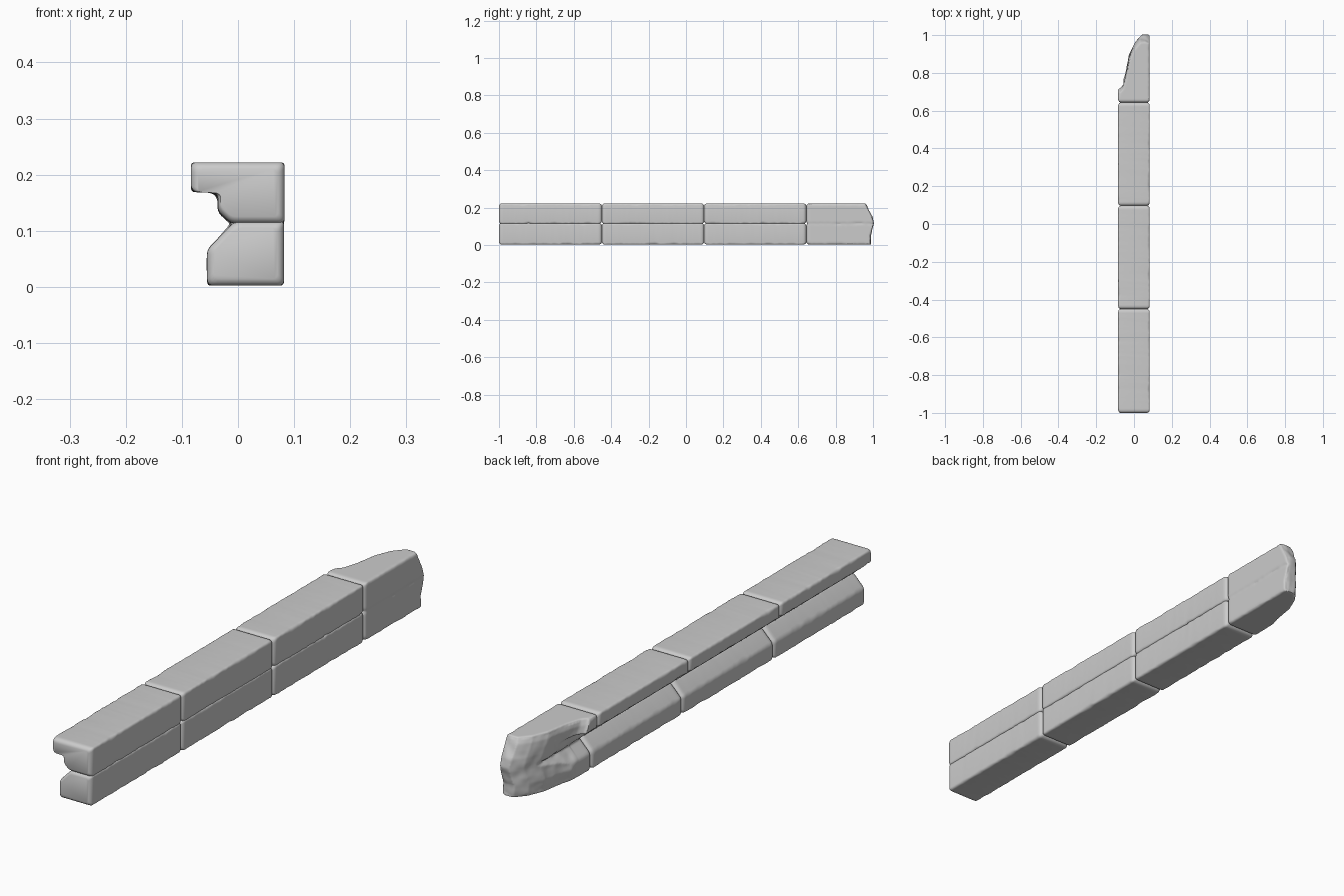
import bpy, bmesh, math
from mathutils import Vector, noise

if "Cube" in bpy.data.objects:
    bpy.data.objects.remove(bpy.data.objects["Cube"])

# Cross-sections (x, z): overhanging crown course and sloped base course
CROWN = [(0.083, 0.113), (0.083, 0.222), (-0.084, 0.222), (-0.084, 0.169),
         (-0.036, 0.167), (-0.036, 0.135), (-0.012, 0.113)]
BASE = [(0.082, 0.002), (0.082, 0.117), (-0.006, 0.117), (-0.055, 0.066), (-0.055, 0.002)]
JOINTS = [-1.0, -0.45, 0.097, 0.643, 1.06]


def make_object(name, rings):
    """Skin a list of equal-length closed rings and cap both ends."""
    bm = bmesh.new()
    loops = [[bm.verts.new(p) for p in ring] for ring in rings]
    n = len(loops[0])
    for a, b in zip(loops, loops[1:]):
        for i in range(n):
            bm.faces.new((a[i], a[(i + 1) % n], b[(i + 1) % n], b[i]))
    bm.faces.new(loops[0])
    bm.faces.new(loops[-1])
    bmesh.ops.recalc_face_normals(bm, faces=bm.faces)
    mesh = bpy.data.meshes.new(name)
    bm.to_mesh(mesh)
    bm.free()
    obj = bpy.data.objects.new(name, mesh)
    bpy.context.collection.objects.link(obj)
    return obj


def worn_ring(profile, y, inset, seed):
    """Profile with rounded corners whose wear changes along the stone."""
    pts = [Vector((x, y, z)) for x, z in profile]
    ring = []
    for i, p in enumerate(pts):
        a, b = pts[i - 1] - p, pts[(i + 1) % len(pts)] - p
        chip = noise.noise(Vector((y * 22, i * 5.3 + seed, seed * 3.1)))
        fine = noise.noise(Vector((y * 60, i * 3.7, seed + 9.0)))
        wear = 0.010 + 0.010 * max(0, chip) + 0.004 * fine
        pa = p + a.normalized() * min(wear, a.length * 0.45)
        pb = p + b.normalized() * min(wear, b.length * 0.45)
        for k in range(5):
            t = k / 4
            ring.append(pa * (1 - t) ** 2 + p * 2 * t * (1 - t) + pb * t * t)
    xs, zs = [p[0] for p in profile], [p[1] for p in profile]
    cx, cz = (min(xs) + max(xs)) / 2, (min(zs) + max(zs)) / 2
    sx = 1 - 2 * inset / (max(xs) - min(xs))
    sz = 1 - 2 * inset / (max(zs) - min(zs))
    return [Vector((cx + (p.x - cx) * sx, p.y, cz + (p.z - cz) * sz)) for p in ring]


def stone(name, profile, y0, y1, seed):
    ends = [(0, 0.012), (0.003, 0.006), (0.008, 0.002), (0.014, 0)]
    steps = int((y1 - y0) / 0.009)
    rows = [(y0 + d, i) for d, i in ends]
    rows += [(y0 + 0.014 + (y1 - y0 - 0.028) * k / steps, 0) for k in range(1, steps)]
    rows += [(y1 - d, i) for d, i in reversed(ends)]
    return make_object(name, [worn_ring(profile, y, i, seed) for y, i in rows])


def select(objs):
    bpy.ops.object.select_all(action='DESELECT')
    for o in objs:
        o.select_set(True)
    bpy.context.view_layer.objects.active = objs[0]


def apply_modifier(obj, kind, **settings):
    mod = obj.modifiers.new(kind.title(), kind)
    for key, value in settings.items():
        setattr(mod, key, value)
    select([obj])
    bpy.ops.object.modifier_apply(modifier=mod.name)


# Two courses of worn stones
stones, last = [], []
for c, (label, profile) in enumerate((("crown", CROWN), ("base", BASE))):
    for i in range(4):
        obj = stone(f"{label}_stone_{i + 1}", profile, JOINTS[i], JOINTS[i + 1], c * 17.3 + i * 4.1)
        (last if i == 3 else stones).append(obj)

# Fuse the final pair into one broken end
select(last)
bpy.ops.object.join()
broken = last[0]
broken.name = "broken_end"
apply_modifier(broken, 'REMESH', mode='VOXEL', voxel_size=0.004)

# Fracture volume: plan outline pulled back toward top and bottom
BREAK = [(-0.12, 0.735), (-0.078, 0.735), (-0.062, 0.755), (-0.045, 0.81), (-0.03, 0.90),
         (-0.005, 0.96), (0.03, 1.001), (0.06, 1.002), (0.12, 0.985)]
LEVELS = [(-0.05, -0.012, 0.012), (0.05, -0.014, 0.0), (0.085, -0.004, 0.008), (0.115, 0.002, 0.012),
          (0.15, -0.006, 0.006), (0.20, -0.03, 0.0), (0.26, -0.06, 0.012)]
rings = []
for z, dy, dx in LEVELS:
    ring = [Vector((x + dx, y + dy, z)) for x, y in BREAK]
    rings.append(ring + [Vector((0.13 + dx, 0.5, z)), Vector((-0.13, 0.5, z))])
cutter = make_object("fracture_cutter", rings)
cutter.hide_render = True
apply_modifier(broken, 'BOOLEAN', operation='INTERSECT', solver='EXACT', object=cutter)
bpy.data.objects.remove(cutter)
apply_modifier(broken, 'REMESH', mode='VOXEL', voxel_size=0.004)
apply_modifier(broken, 'SMOOTH', factor=0.5, iterations=3)

# Rough up the fracture
for v in broken.data.vertices:
    if v.co.y > 0.72 and v.co.x < 0.075 and 0.01 < v.co.z < 0.215:
        v.co += v.normal * 0.003 * noise.noise(v.co * 28)

for obj in stones + [broken]:
    select([obj])
    bpy.ops.object.shade_smooth_by_angle(angle=math.radians(45))
